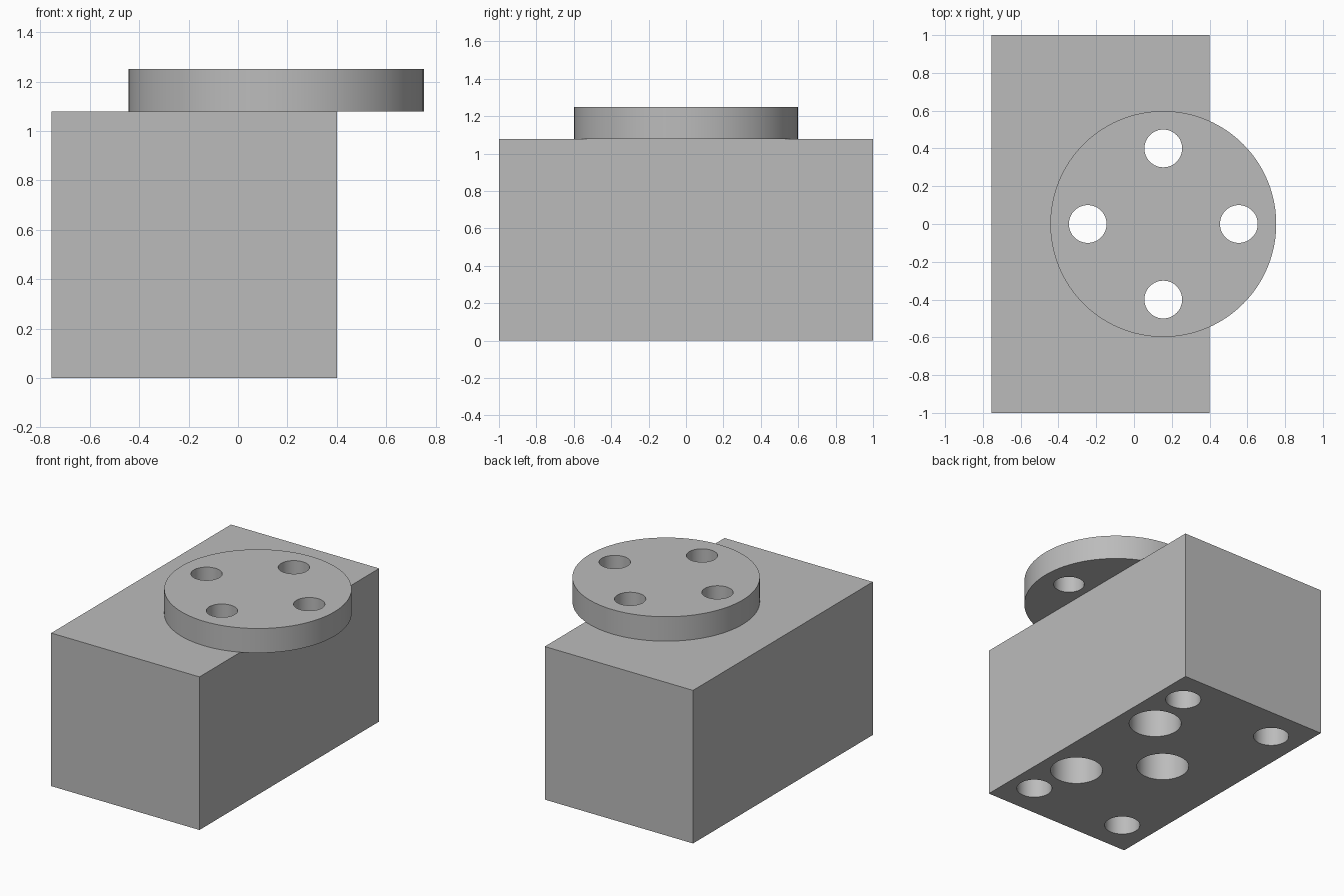
import bpy
import math

cube = bpy.data.objects.get("Cube")
if cube:
    bpy.data.objects.remove(cube, do_unlink=True)

# Plain grey material
GREY = (0.5, 0.5, 0.5, 1)
grey = bpy.data.materials.new("plain_grey")
grey.use_nodes = True
grey.diffuse_color = GREY
grey.node_tree.nodes["Principled BSDF"].inputs["Base Color"].default_value = GREY

LEFT, RIGHT, HALF_DEPTH = 0.4, -0.755, 1.0
BLOCK_TOP, DISC_TOP = 1.078, 1.25
DISC_X, BOLT_CIRCLE = 0.155, 0.4


def cylinder(name, x, y, radius, z0, z1, sides=64):
    bpy.ops.mesh.primitive_cylinder_add(
        vertices=sides, radius=radius, depth=z1 - z0, location=(x, y, (z0 + z1) / 2))
    obj = bpy.context.object
    obj.name = name
    return obj


def drill(body, x, y, radius, z0, z1):
    cutter = cylinder("drill_cutter", x, y, radius, z0, z1, 48)
    cutter.hide_render = True
    mod = body.modifiers.new("hole", "BOOLEAN")
    mod.operation, mod.solver, mod.object = "DIFFERENCE", "EXACT", cutter
    bpy.context.view_layer.objects.active = body
    bpy.ops.object.modifier_apply(modifier=mod.name)
    bpy.data.objects.remove(cutter, do_unlink=True)


def finish(obj):
    obj.data.materials.clear()
    obj.data.materials.append(grey)
    bpy.ops.object.select_all(action="DESELECT")
    obj.select_set(True)
    bpy.context.view_layer.objects.active = obj
    bpy.ops.object.shade_smooth_by_angle(angle=math.radians(30))


# Base block
bpy.ops.mesh.primitive_cube_add(size=1, location=((LEFT + RIGHT) / 2, 0, BLOCK_TOP / 2))
block = bpy.context.object
block.name = "base_block"
block.scale = (LEFT - RIGHT, 2 * HALF_DEPTH, BLOCK_TOP)
bpy.ops.object.transform_apply(location=False, rotation=False, scale=True)

# Overhanging disc
disc = cylinder("top_disc", DISC_X, 0, 0.598, BLOCK_TOP, DISC_TOP, 96)

# Four bolt holes through the disc, continued as counterbores in the block
for i in range(4):
    angle = i * math.pi / 2
    x = DISC_X + BOLT_CIRCLE * math.cos(angle)
    y = BOLT_CIRCLE * math.sin(angle)
    drill(disc, x, y, 0.1, 1, 1.4)
    if x < LEFT:
        drill(block, x, y, 0.17, -0.1, 0.9)
        drill(block, x, y, 0.1, 0.8, 1.2)

# Blind mounting holes at the corners of the underside
for x in (0.215, -0.535):
    for y in (0.757, -0.757):
        drill(block, x, y, 0.115, -0.1, 0.4)

finish(block)
finish(disc)
